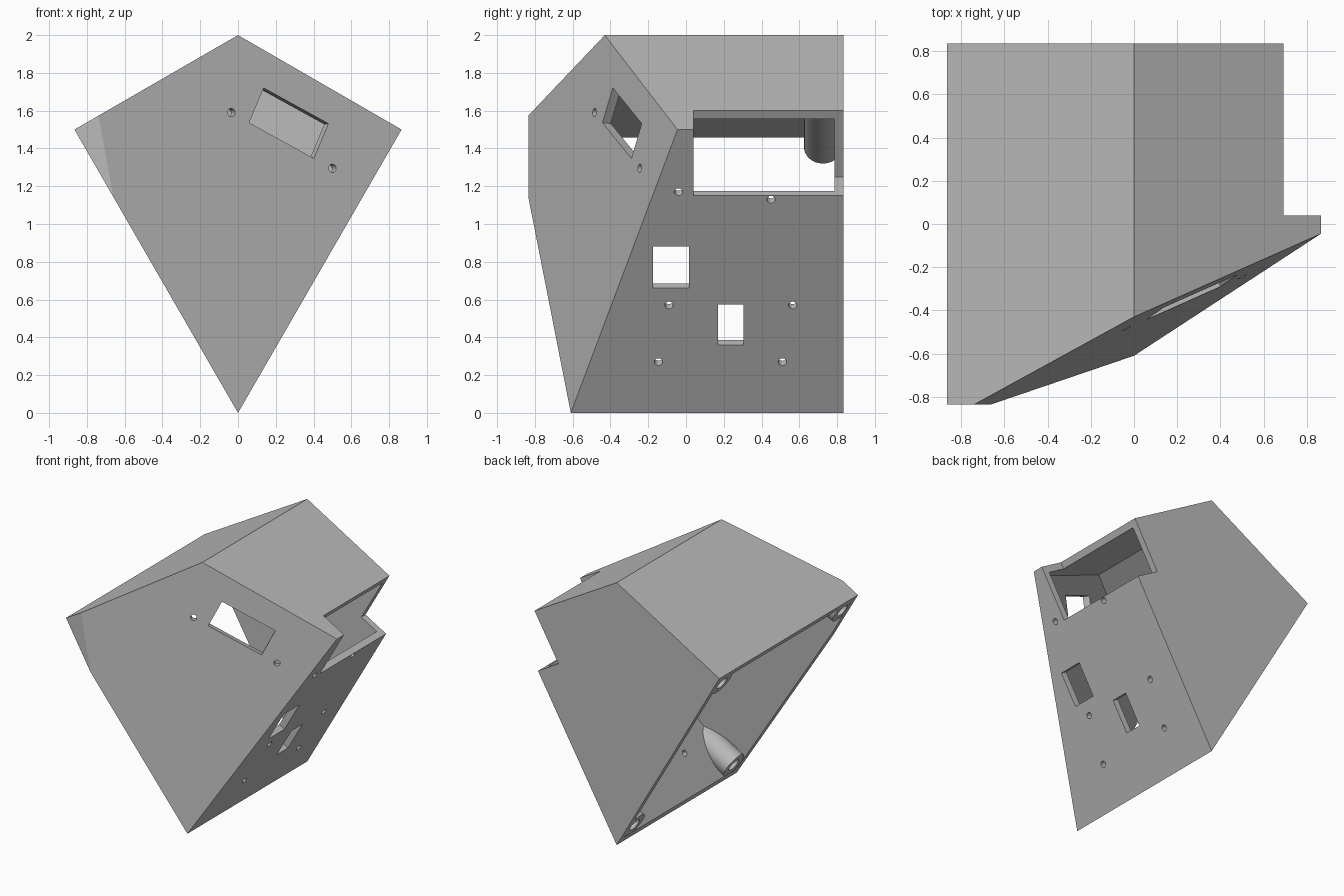
import bpy, bmesh
from math import sqrt
from mathutils import Matrix, Vector

if "Cube" in bpy.data.objects:
    bpy.data.objects.remove(bpy.data.objects["Cube"])

grey = bpy.data.materials.new("plain grey")
grey.use_nodes = True
grey.diffuse_color = (0.5, 0.5, 0.5, 1)
grey.node_tree.nodes["Principled BSDF"].inputs["Base Color"].default_value = (0.5, 0.5, 0.5, 1)

# Main directions of the kite-shaped section
S = sqrt(3) / 2
WALL = 0.05
BACK = 0.835
Y = Vector((0, 1, 0))
right_up, right_out = Vector((0.5, 0, S)), Vector((S, 0, -0.5))
left_up, left_out = Vector((-0.5, 0, S)), Vector((-S, 0, -0.5))
front_out = Vector((0.4965, -1, 0.09)).normalized()
front_along = Vector((0.345, 0.154, -0.19)).normalized()
front_up = front_out.cross(front_along)

# Outer planes as (point, outward normal); the open side is kept apart
ridge, base = Vector((0, 0, 2)), Vector((0, -0.61, 0))
walls = [(ridge, right_up), (ridge, left_up), (base, right_out), (base, front_out),
         (Vector((0, BACK, 0)), Y), (Vector((0, -BACK, 0)), -Y)]
open_side = (base, left_out)


def clip(bm, planes, inset):
    for point, normal in planes:
        cut = bmesh.ops.bisect_plane(bm, geom=bm.verts[:] + bm.edges[:] + bm.faces[:], dist=1e-6,
                                     plane_co=point - normal * inset, plane_no=normal,
                                     clear_outer=True)
        edges = [e for e in cut["geom_cut"] if isinstance(e, bmesh.types.BMEdge)]
        if edges:
            bmesh.ops.contextual_create(bm, geom=edges)
    bmesh.ops.recalc_face_normals(bm, faces=bm.faces[:])


def finish(bm, name):
    mesh = bpy.data.meshes.new(name)
    bm.to_mesh(mesh)
    bm.free()
    mesh.materials.append(grey)
    obj = bpy.data.objects.new(name, mesh)
    bpy.context.collection.objects.link(obj)
    return obj


def frame(center, ax, ay, az):
    m = Matrix((ax, ay, az)).transposed().to_4x4()
    m.translation = center
    return m


def block(name, center, axes, size):
    bm = bmesh.new()
    bmesh.ops.create_cube(bm, size=1, matrix=frame(center, *axes) @ Matrix.Diagonal((*size, 1)))
    bmesh.ops.recalc_face_normals(bm, faces=bm.faces[:])
    return finish(bm, name)


def rod(center, axes, radius, depth, sides=24):
    bm = bmesh.new()
    bmesh.ops.create_cone(bm, cap_ends=True, segments=sides, radius1=radius, radius2=radius,
                          depth=depth, matrix=frame(center, *axes))
    bmesh.ops.recalc_face_normals(bm, faces=bm.faces[:])
    return bm


def subtract(obj, cutter):
    cutter.hide_render = True
    mod = obj.modifiers.new("cut", "BOOLEAN")
    mod.operation, mod.solver, mod.object = "DIFFERENCE", "EXACT", cutter
    bpy.context.view_layer.objects.active = obj
    bpy.ops.object.modifier_apply(modifier=mod.name)
    bpy.data.objects.remove(cutter)


def convex(name, inset, open_inset):
    bm = bmesh.new()
    bmesh.ops.create_cube(bm, size=6)
    clip(bm, walls, inset)
    clip(bm, [open_side], open_inset)
    return finish(bm, name)


# Hollow housing, open on its lower right-hand side
housing = convex("housing", 0, 0)
subtract(housing, convex("cavity", WALL, -0.2))

right_axes = (Y, right_up, right_out)
front_axes = (front_along, front_up, front_out)


def on_right(y, z):
    return right_up * (z / S) + Y * y


def on_front(x, z):
    return Vector((x, -0.61 + 0.4965 * x + 0.09 * z, z))


# Corner notch through the roof, side and back
notch_low, notch_front = 1.328, 0.04
subtract(housing, block("notch", right_up * (notch_low + 0.5) + Y * (notch_front + 0.5),
                        right_axes, (1, 1, 0.4)))

# Rectangular side ports and the front window
for y, z, w, h in [(-0.08, 0.77, 0.19, 0.254), (0.2375, 0.4675, 0.135, 0.248)]:
    subtract(housing, block("port", on_right(y, z), right_axes, (w, h, 0.2)))
subtract(housing, block("window", on_front(0.269, 1.534), front_axes, (0.42, 0.207, 0.2)))

# Small screw holes
for y, z in [(-0.04, 1.17), (0.45, 1.13), (-0.09, 0.57), (0.565, 0.57), (-0.145, 0.27), (0.51, 0.27)]:
    subtract(housing, finish(rod(on_right(y, z), right_axes, 0.022, 0.2), "hole"))
for x, z in [(-0.035, 1.59), (0.5, 1.295)]:
    subtract(housing, finish(rod(on_front(x, z), front_axes, 0.022, 0.2), "hole"))

# Screw bosses in the corners of the open side, trimmed to the walls
left_axes = (Y, left_up, left_out)
bosses = {"top_back": (0.725, 1.624), "top_front": (-0.725, 1.624),
          "bottom_back": (0.725, 0.15), "bottom_front": (-0.47, 0.15)}
for name, (y, u) in bosses.items():
    center = left_up * u + Y * y
    bm = rod(center, left_axes, 0.1, 3, 48)
    clip(bm, walls, WALL / 2)
    clip(bm, [open_side], 0.001)
    boss = finish(bm, "screw_boss_" + name)
    subtract(boss, finish(rod(center, left_axes, 0.05, 0.3), "hole"))
    bpy.ops.object.select_all(action="DESELECT")
    boss.select_set(True)
    bpy.context.view_layer.objects.active = boss
    bpy.ops.object.shade_smooth_by_angle()
